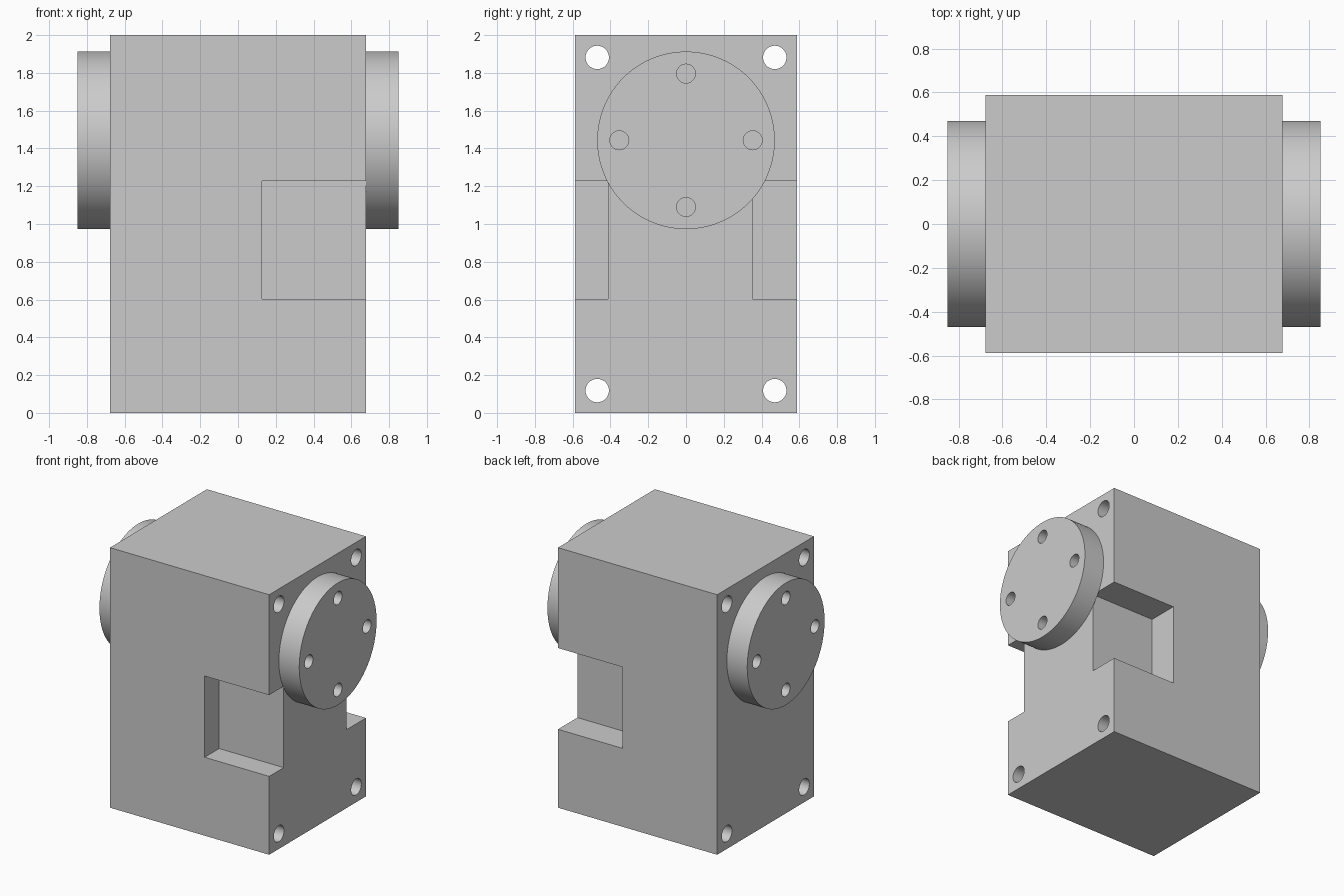
import bpy
import math
from mathutils import Matrix

default = bpy.data.objects.get("Cube")
if default:
    bpy.data.objects.remove(default, do_unlink=True)

grey = bpy.data.materials.new("light_grey")
grey.use_nodes = True
colour = (0.6, 0.6, 0.6, 1)
grey.diffuse_color = colour
grey.node_tree.nodes["Principled BSDF"].inputs["Base Color"].default_value = colour


def box(name, low, high):
    """Box between two opposite corners."""
    bpy.ops.mesh.primitive_cube_add(size=1)
    ob = bpy.context.object
    ob.name = name
    size = [h - l for l, h in zip(low, high)]
    mid = [(h + l) / 2 for l, h in zip(low, high)]
    ob.data.transform(Matrix.Translation(mid) @ Matrix.Diagonal((*size, 1)))
    ob.data.materials.append(grey)
    return ob


def rod(name, x0, x1, y, z, radius, sides):
    """Cylinder lying along x."""
    bpy.ops.mesh.primitive_cylinder_add(vertices=sides, radius=radius, depth=abs(x1 - x0))
    ob = bpy.context.object
    ob.name = name
    ob.data.transform(Matrix.Translation(((x0 + x1) / 2, y, z))
                      @ Matrix.Rotation(math.pi / 2, 4, "Y"))
    ob.data.materials.append(grey)
    return ob


def cut(target, cutters):
    """Subtract the cutters, then discard them."""
    bpy.context.view_layer.objects.active = target
    for cutter in cutters:
        mod = target.modifiers.new("cut", "BOOLEAN")
        mod.operation = "DIFFERENCE"
        mod.solver = "EXACT"
        mod.object = cutter
        bpy.ops.object.modifier_apply(modifier=mod.name)
        bpy.data.objects.remove(cutter, do_unlink=True)


def smooth(ob):
    bpy.ops.object.select_all(action="DESELECT")
    ob.select_set(True)
    bpy.context.view_layer.objects.active = ob
    bpy.ops.object.shade_smooth_by_angle(angle=math.radians(30))


HALF_X, HALF_Y, TOP = 0.677, 0.588, 2.0
DISC_X, DISC_Z = 0.85, 1.443

# Housing with a pocket in the front and back, and four through holes
housing = box("housing", (-HALF_X, -HALF_Y, 0), (HALF_X, HALF_Y, TOP))
cutters = [box("front_pocket", (0.128, -1, 0.603), (1, -0.412, 1.228)),
           box("back_pocket", (0.128, 0.353, 0.603), (1, 1, 1.228))]
for y in (-0.47, 0.47):
    for z in (0.118, TOP - 0.118):
        cutters.append(rod("corner_hole", -1, 1, y, z, 0.062, 48))
cut(housing, cutters)
smooth(housing)

# Round flanges with four bolt holes each
for name, side in (("left_flange", 1), ("right_flange", -1)):
    flange = rod(name, side * HALF_X, side * DISC_X, 0, DISC_Z, 0.47, 128)
    holes = []
    for i in range(4):
        a = i * math.pi / 2
        holes.append(rod("bolt_hole", side * 0.6, side * 1, 0.353 * math.cos(a),
                         DISC_Z + 0.353 * math.sin(a), 0.05, 48))
    cut(flange, holes)
    smooth(flange)
